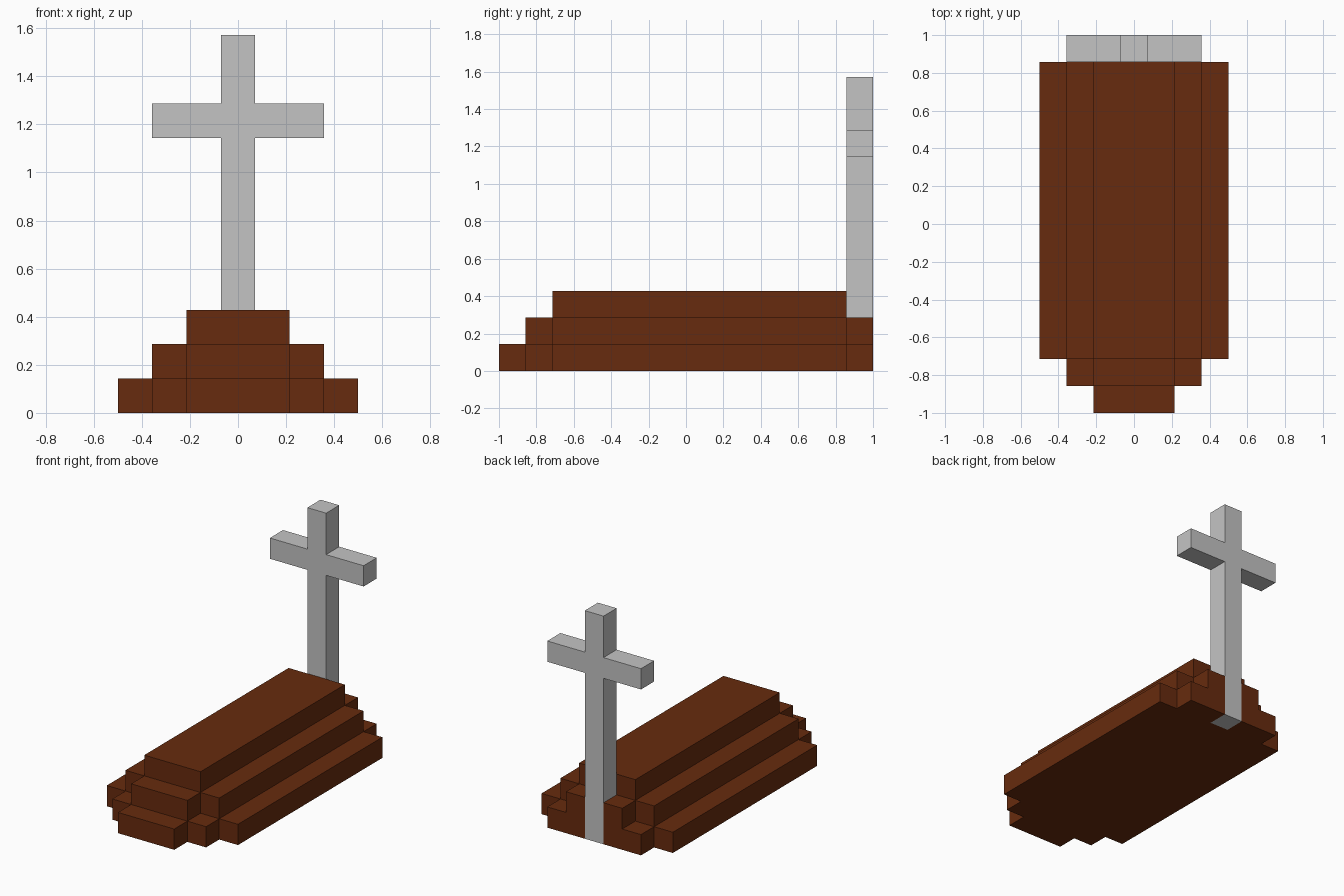
import bpy, bmesh, math
from mathutils import Vector

if "Cube" in bpy.data.objects:
    bpy.data.objects.remove(bpy.data.objects["Cube"])

U = 1 / 7  # size of one block


def material(name, rgb):
    m = bpy.data.materials.new(name)
    m.diffuse_color = (*rgb, 1)
    m.use_nodes = True
    m.node_tree.nodes["Principled BSDF"].inputs["Base Color"].default_value = m.diffuse_color
    return m


def box(x, y0, y1, z0, z1):
    """Set of block cells: x from -x to x, y in [y0, y1), z in [z0, z1)."""
    return {(i, j, k) for i in range(-x, x + 1)
            for j in range(y0, y1) for k in range(z0, z1)}


def build(name, cells, solid, mat):
    """Skin the cells, leaving out faces buried against any solid cell."""
    bm = bmesh.new()
    for c in sorted(cells):
        for axis in range(3):
            for s in (-1, 1):
                n = list(c)
                n[axis] += s
                if tuple(n) in solid:
                    continue
                a, b = (axis + 1) % 3, (axis + 2) % 3
                quad = []
                for p, q in ((-1, -1), (1, -1), (1, 1), (-1, 1)):
                    v = Vector((c[0], c[1] + 0.5, c[2] + 0.5))
                    v[axis] += s / 2
                    v[a] += p / 2
                    v[b] += q / 2
                    quad.append(bm.verts.new(v * U))
                bm.faces.new(quad if s > 0 else quad[::-1])
    bmesh.ops.remove_doubles(bm, verts=bm.verts, dist=1e-4)
    bmesh.ops.dissolve_limit(bm, angle_limit=math.radians(1),
                             verts=bm.verts, edges=bm.edges)
    me = bpy.data.meshes.new(name)
    bm.to_mesh(me)
    bm.free()
    me.materials.append(mat)
    bpy.context.collection.objects.link(bpy.data.objects.new(name, me))


# Cross: post down to the ground plus cross bar
cross = box(0, 6, 7, 0, 11) | box(2, 6, 7, 8, 9)

# Stepped earth mound, narrowing at each end and each layer
mound = (box(3, -5, 6, 0, 1) | box(2, -6, 7, 0, 1) | box(1, -7, 7, 0, 1)
         | box(2, -5, 6, 1, 2) | box(1, -6, 7, 1, 2)
         | box(1, -5, 6, 2, 3)) - cross

solid = cross | mound
build("earth_mound", mound, solid, material("brown earth", (0.136, 0.024, 0.0044)))
build("stone_cross", cross, solid, material("light grey stone", (0.552, 0.552, 0.552)))
